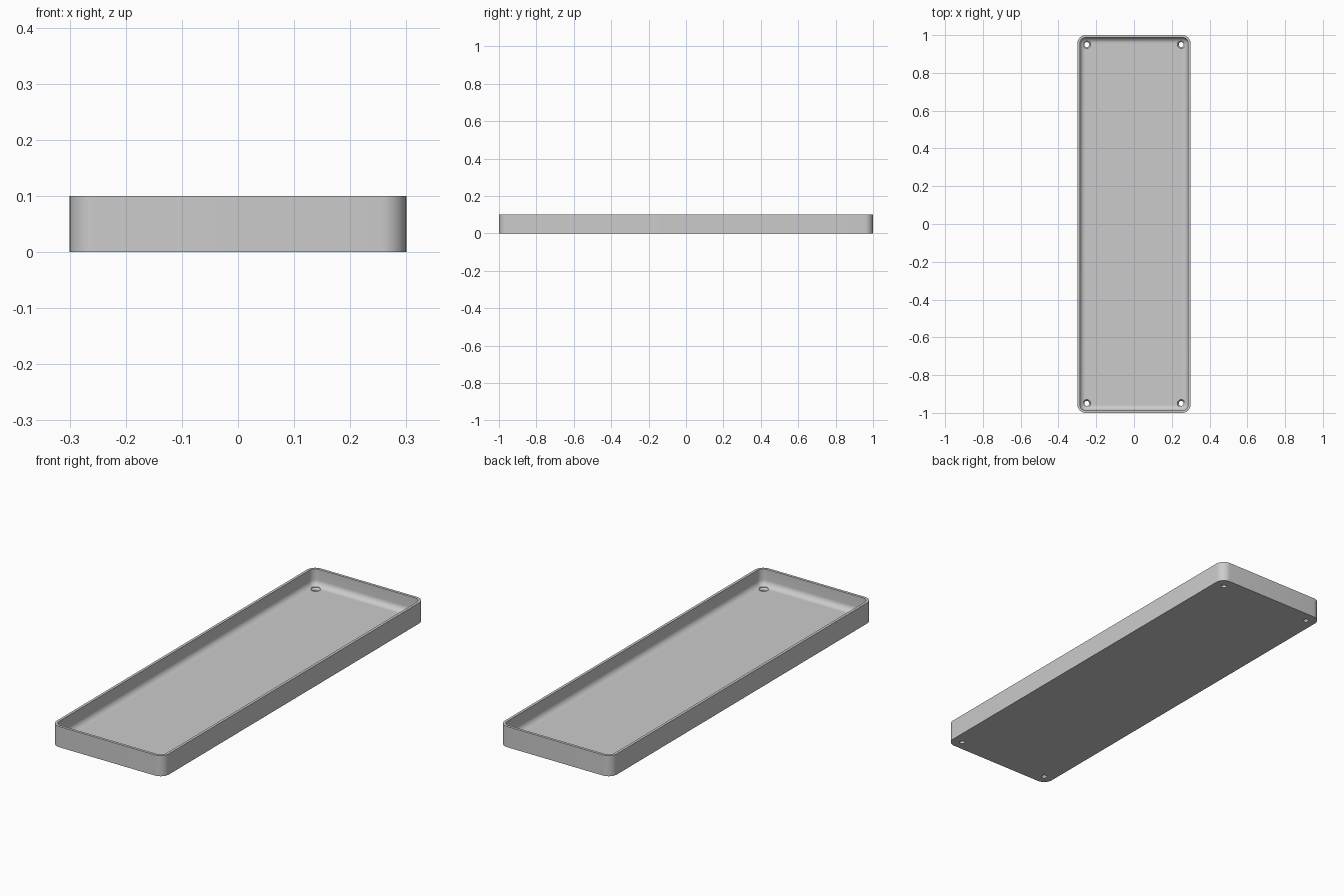
import bpy, bmesh, math

cube = bpy.data.objects.get("Cube")
if cube:
    bpy.data.objects.remove(cube, do_unlink=True)

HALF_X, HALF_Y, HEIGHT = 0.3, 1.0, 0.1
CORNER, WALL, FLOOR, FILLET = 0.045, 0.013, 0.02, 0.028
STEPS = 10

grey = bpy.data.materials.new("plain grey")
grey.use_nodes = True
colour = (0.6, 0.6, 0.6, 1)
grey.diffuse_color = colour
grey.node_tree.nodes["Principled BSDF"].inputs["Base Color"].default_value = colour


def rounded_loop(bm, inset, z):
    """Rounded rectangle, drawn in from the outer edge by inset."""
    verts = []
    for i, (sx, sy) in enumerate([(1, 1), (-1, 1), (-1, -1), (1, -1)]):
        for k in range(STEPS + 1):
            a = (i + k / STEPS) * math.pi / 2
            r = CORNER - inset
            verts.append(bm.verts.new((sx * (HALF_X - CORNER) + r * math.cos(a),
                                       sy * (HALF_Y - CORNER) + r * math.sin(a), z)))
    return verts


# Tray shell: outer wall, rim, inner wall, filleted floor edge
profile = [(0, 0), (0, HEIGHT), (WALL, HEIGHT)]
for k in range(9):
    a = k / 8 * math.pi / 2
    profile.append((WALL + FILLET * (1 - math.cos(a)), FLOOR + FILLET * (1 - math.sin(a))))

bm = bmesh.new()
loops = [rounded_loop(bm, d, z) for d, z in profile]
for low, high in zip(loops, loops[1:]):
    n = len(low)
    for i in range(n):
        j = (i + 1) % n
        bm.faces.new((low[i], low[j], high[j], high[i]))
bm.faces.new(loops[0][::-1])
bm.faces.new(loops[-1])
bmesh.ops.recalc_face_normals(bm, faces=bm.faces)
mesh = bpy.data.meshes.new("tray")
bm.to_mesh(mesh)
bm.free()
tray = bpy.data.objects.new("tray", mesh)
bpy.context.collection.objects.link(tray)
mesh.materials.append(grey)

# Countersunk screw holes in the four corners
bm = bmesh.new()
for sx in (-1, 1):
    for sy in (-1, 1):
        rings = []
        for r, z in [(0.013, -0.02), (0.013, 0.01), (0.021, FLOOR), (0.021, 0.05)]:
            rings.append([bm.verts.new((sx * 0.25 + r * math.cos(t * math.tau / 24),
                                        sy * 0.95 + r * math.sin(t * math.tau / 24), z))
                          for t in range(24)])
        for low, high in zip(rings, rings[1:]):
            for i in range(24):
                j = (i + 1) % 24
                bm.faces.new((low[i], low[j], high[j], high[i]))
        bm.faces.new(rings[0][::-1])
        bm.faces.new(rings[-1])
cut_mesh = bpy.data.meshes.new("hole_cutter")
bm.to_mesh(cut_mesh)
bm.free()
cut_mesh.materials.append(grey)
cutter = bpy.data.objects.new("hole_cutter", cut_mesh)
bpy.context.collection.objects.link(cutter)

# Cut the holes, then drop the cutter
boolean = tray.modifiers.new("screw_holes", "BOOLEAN")
boolean.operation = "DIFFERENCE"
boolean.solver = "EXACT"
boolean.object = cutter
for ob in bpy.context.selected_objects:
    ob.select_set(False)
tray.select_set(True)
bpy.context.view_layer.objects.active = tray
bpy.ops.object.modifier_apply(modifier=boolean.name)
bpy.data.objects.remove(cutter, do_unlink=True)
bpy.ops.object.shade_smooth_by_angle(angle=math.radians(30))
